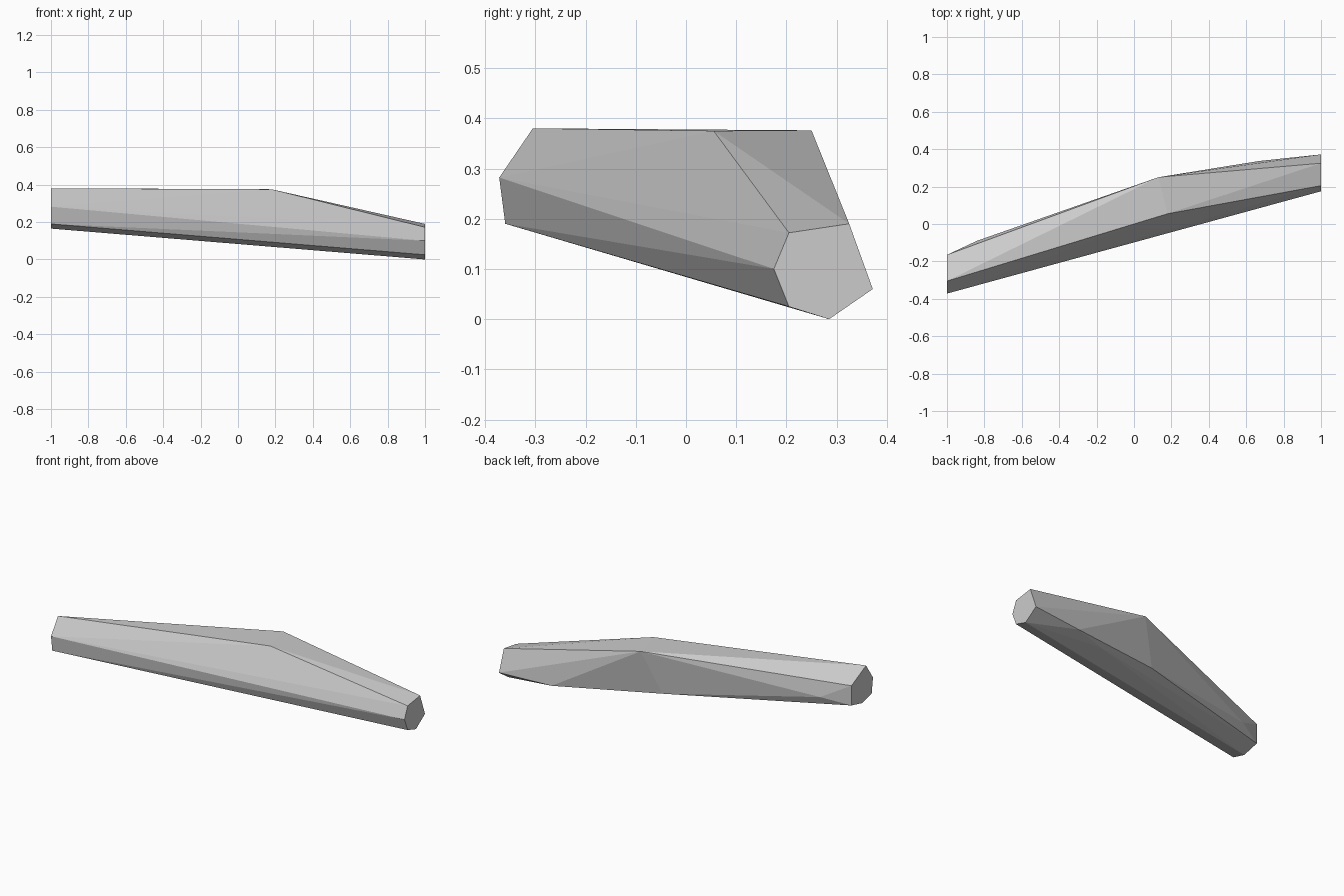
import bpy
import bmesh
from math import radians

cube = bpy.data.objects.get("Cube")
if cube:
    bpy.data.objects.remove(cube, do_unlink=True)

# Single stone grey
grey = bpy.data.materials.new("light_grey")
grey.use_nodes = True
colour = (0.6, 0.6, 0.6, 1)
grey.diffuse_color = colour
grey.node_tree.nodes["Principled BSDF"].inputs["Base Color"].default_value = colour

# Cut ends as (y, z) outlines
right_end = [(-0.305, 0.38), (-0.165, 0.31), (-0.165, 0.19),
             (-0.27, 0.165), (-0.36, 0.19), (-0.372, 0.282)]
left_end = [(0.205, 0.172), (0.325, 0.19), (0.372, 0.06),
            (0.285, 0.0), (0.205, 0.025), (0.175, 0.10)]

# Crown on top and chipped corners along the back
crown = [(0.18, 0.055, 0.375), (0.13, 0.25, 0.376)]
back_chips = [(-0.84, -0.09, 0.227), (0.03, 0.185, 0.12),
              (0.44, 0.25, 0.065), (0.67, 0.337, 0.055)]

points = [(-1, y, z) for y, z in right_end]
points += [(1, y, z) for y, z in left_end]
points += crown + back_chips

# Faceted beam wrapped around the outlines
bm = bmesh.new()
for p in points:
    bm.verts.new(p)
bmesh.ops.convex_hull(bm, input=list(bm.verts))
loose = [v for v in bm.verts if not v.link_faces]
bmesh.ops.delete(bm, geom=loose, context='VERTS')
bmesh.ops.dissolve_limit(bm, angle_limit=radians(0.5),
                         verts=list(bm.verts), edges=list(bm.edges))
bmesh.ops.recalc_face_normals(bm, faces=list(bm.faces))

mesh = bpy.data.meshes.new("stone_beam")
bm.to_mesh(mesh)
bm.free()
mesh.materials.append(grey)
beam = bpy.data.objects.new("stone_beam", mesh)
bpy.context.collection.objects.link(beam)
